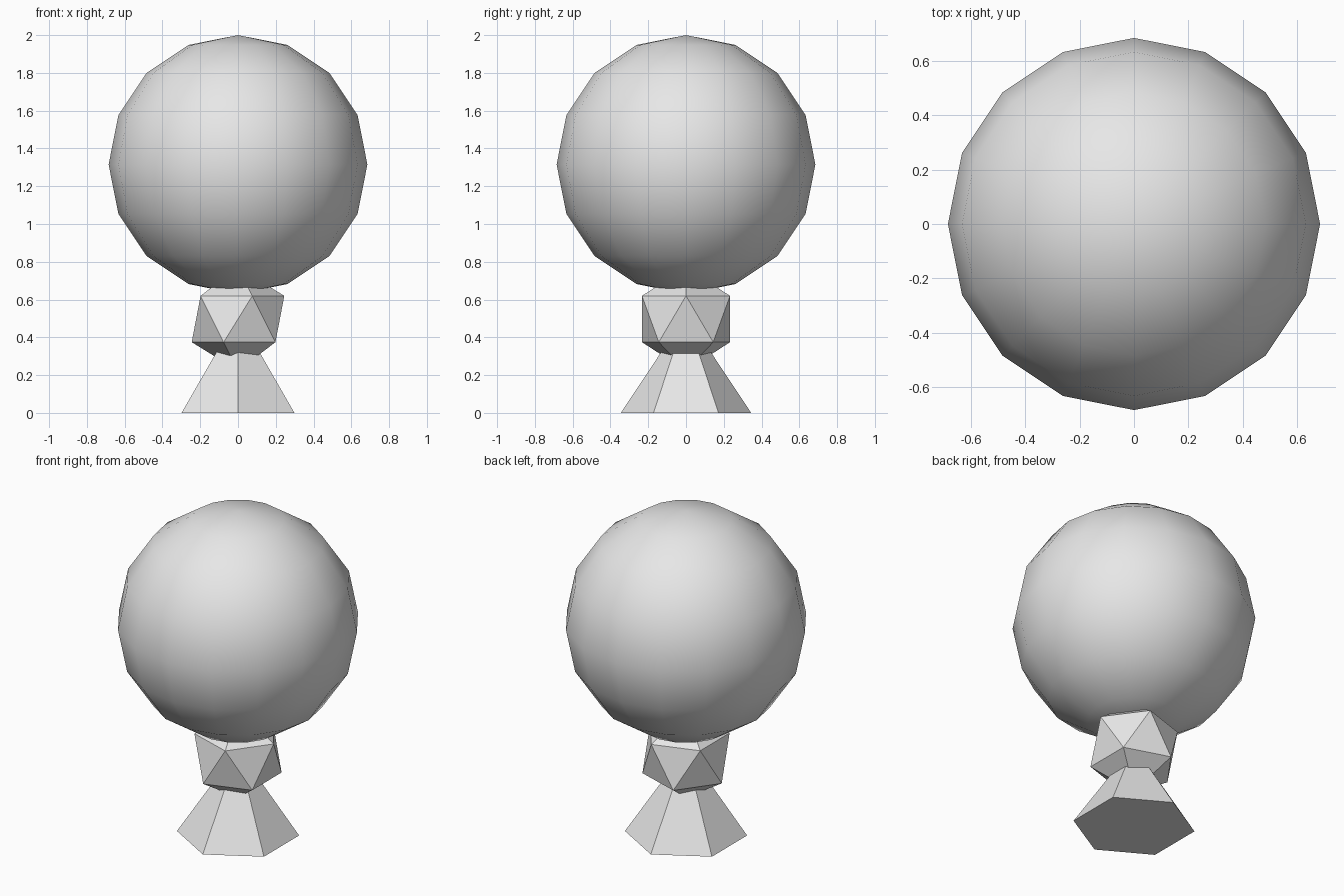
import bpy

# Remove the default object
cube = bpy.data.objects.get("Cube")
if cube:
    bpy.data.objects.remove(cube, do_unlink=True)

# Single light grey material
grey = bpy.data.materials.new("light_grey")
grey.use_nodes = True
colour = (0.8, 0.8, 0.8, 1.0)
grey.diffuse_color = colour
grey.node_tree.nodes["Principled BSDF"].inputs["Base Color"].default_value = colour


def finish(name, smooth=False):
    """Name the new primitive, give it its colour and its shading."""
    obj = bpy.context.object
    obj.name = obj.data.name = name
    obj.data.materials.append(grey)
    for face in obj.data.polygons:
        face.use_smooth = smooth
    return obj


# Six-sided pyramid base, its tip hidden inside the joint
height = 0.52
bpy.ops.mesh.primitive_cone_add(vertices=6, radius1=0.345, radius2=0,
                                depth=height, location=(0, 0, height / 2))
finish("base")

# Faceted joint between base and ball
bpy.ops.mesh.primitive_ico_sphere_add(subdivisions=1, radius=0.274,
                                      location=(0, 0, 0.497))
finish("joint")

# Large smooth ball on top
radius = 0.685
bpy.ops.mesh.primitive_uv_sphere_add(segments=16, ring_count=8, radius=radius,
                                     location=(0, 0, 2 - radius))
finish("ball", smooth=True)
